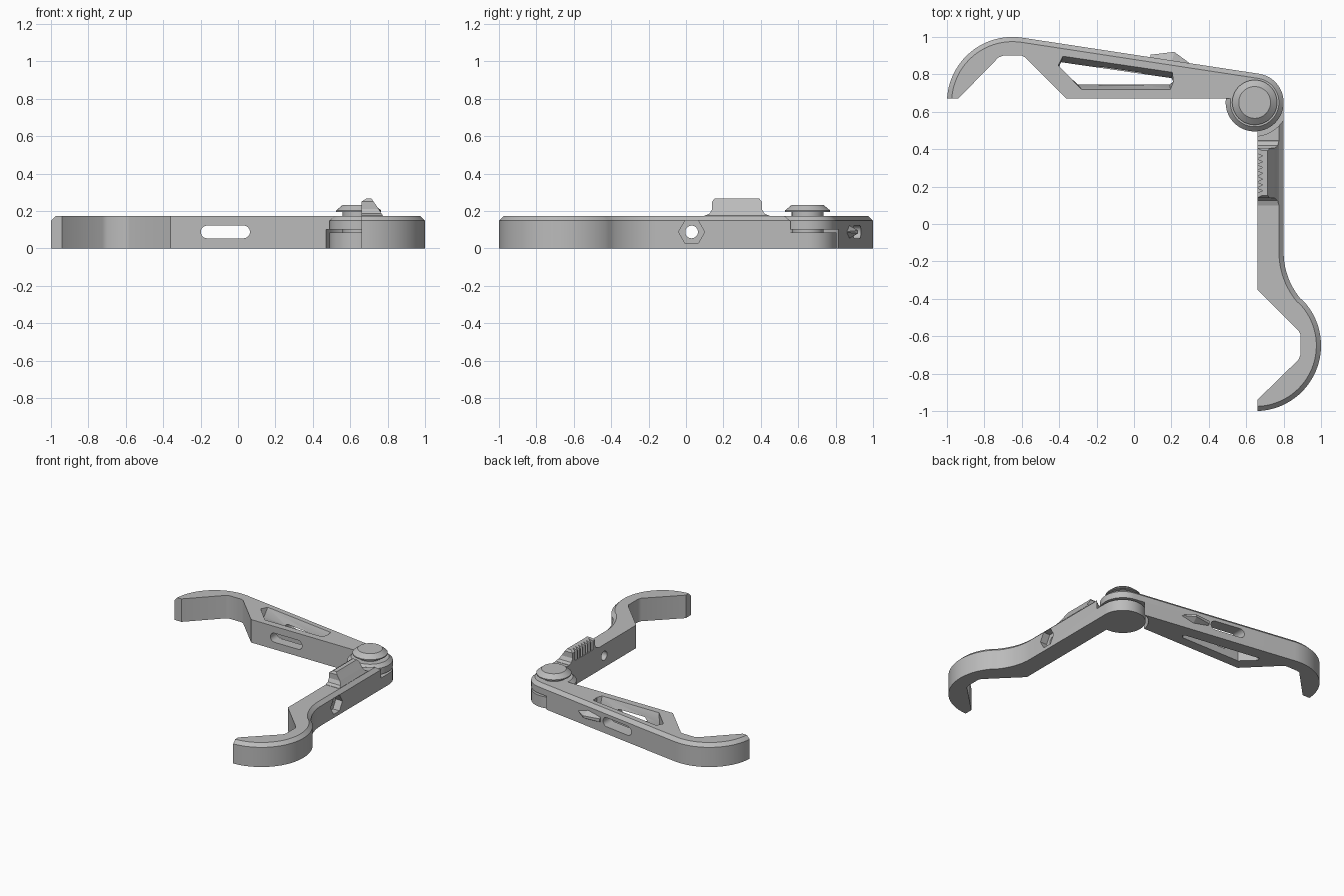
import bpy, bmesh
from math import sin, cos, asin, radians, degrees, pi
from mathutils import Vector

if "Cube" in bpy.data.objects:
    bpy.data.objects.remove(bpy.data.objects["Cube"])

grey = bpy.data.materials.new("plain grey")
grey.use_nodes = True
grey.diffuse_color = (0.5, 0.5, 0.5, 1)
grey.node_tree.nodes["Principled BSDF"].inputs["Base Color"].default_value = (0.5, 0.5, 0.5, 1)

PIVOT = (0.645, 0.65)
KNUCKLE = 0.155
HOOK = 0.35
TOP = 0.173
CHAMFER = 0.025


def arc(centre, r, a0, a1, n):
    return [(centre[0] + r * cos(radians(a0 + (a1 - a0) * i / n)),
             centre[1] + r * sin(radians(a0 + (a1 - a0) * i / n))) for i in range(n + 1)]


def finish(bm, name):
    bmesh.ops.recalc_face_normals(bm, faces=bm.faces)
    me = bpy.data.meshes.new(name)
    bm.to_mesh(me)
    bm.free()
    me.materials.append(grey)
    ob = bpy.data.objects.new(name, me)
    bpy.context.collection.objects.link(ob)
    return ob


def loft(name, rings, axis="z"):
    """Stack matching outlines (points, level) along an axis and cap both ends."""
    bm = bmesh.new()
    place = {"x": lambda u, v, w: (w, u, v),
             "y": lambda u, v, w: (u, w, v),
             "z": lambda u, v, w: (u, v, w)}[axis]
    loops = [[bm.verts.new(place(u, v, w)) for u, v in pts] for pts, w in rings]
    n = len(loops[0])
    for low, high in zip(loops, loops[1:]):
        for i in range(n):
            j = (i + 1) % n
            bm.faces.new((low[i], low[j], high[j], high[i]))
    bm.faces.new(loops[0])
    bm.faces.new(loops[-1])
    return finish(bm, name)


def prism(name, pts, w0, w1, axis="z"):
    return loft(name, [(pts, w0), (pts, w1)], axis)


def activate(ob):
    bpy.ops.object.select_all(action="DESELECT")
    ob.select_set(True)
    bpy.context.view_layer.objects.active = ob


def cut(ob, cutters):
    activate(ob)
    for c in cutters:
        mod = ob.modifiers.new("cut", "BOOLEAN")
        mod.operation = "DIFFERENCE"
        mod.solver = "EXACT"
        mod.object = c
        bpy.ops.object.modifier_apply(modifier=mod.name)
        bpy.data.objects.remove(c)


def smooth(ob):
    activate(ob)
    bpy.ops.object.shade_smooth_by_angle(angle=radians(28))


def box(x0, x1, y0, y1):
    return [(x0, y0), (x1, y0), (x1, y1), (x0, y1)]


# Long arm: hook, straight back edge and upper knuckle
def long_outline(c):
    centre, r = (-0.65, 0.65), HOOK - c
    slope = 90 - degrees(asin((HOOK - KNUCKLE) / (PIVOT[0] - centre[0])))
    start = 180 - degrees(asin(0.02 / r))
    end = -180 - degrees(asin(0.02 / (KNUCKLE - c)))
    return (arc(centre, r, start, slope, 28)
            + arc(PIVOT, KNUCKLE - c, slope, end, 48)
            + [(-0.36, 0.67), (-0.58, 0.89), (-0.60, 0.90),
               (-0.70, 0.90), (-0.725, 0.89), (-0.94, 0.67)])


# Short arm: lower knuckle, straight shank and S-curved hook
def short_outline(c):
    return (arc(PIVOT, KNUCKLE - c, 0, 270 + degrees(asin(0.015 / (KNUCKLE - c))), 48)
            + [(0.66, -0.35), (0.88, -0.57), (0.89, -0.59),
               (0.89, -0.70), (0.88, -0.725), (0.66, -0.94)]
            + arc((0.65, -0.65), HOOK - c, -88.3, 42.5, 30)
            + arc((1.19, -0.15), 0.39 + c, 222.5, 180, 14)[1:])


def arm(name, outline):
    return loft(name, [(outline(0), 0), (outline(0), TOP - CHAMFER), (outline(CHAMFER), TOP)])


long_arm = arm("long_arm", long_outline)
window = [(-0.40, 0.84), (-0.39, 0.865), (0.20, 0.78), (0.21, 0.762), (0.19, 0.745), (-0.30, 0.745)]
window_top = [(-0.405, 0.848), (-0.38, 0.897), (0.205, 0.811), (0.21, 0.76), (0.195, 0.72), (-0.28, 0.72)]
slot = arc((0.03, 0.0875), 0.034, -90, 90, 12) + arc((-0.165, 0.0875), 0.034, 90, 270, 12)
cut(long_arm, [
    prism("knuckle_cutter", arc(PIVOT, 0.175, 0, 352.5, 47), -0.1, 0.1),
    loft("window_cutter", [(window, -0.1), (window, 0.11), (window_top, TOP), (window_top, 0.3)]),
    prism("slot_cutter", slot, 0.5, 1.1, "y"),
])
smooth(long_arm)

short_arm = arm("short_arm", short_outline)
cut(short_arm, [
    prism("clearance_cutter", arc(PIVOT, 0.18, 0, 352.5, 47), 0.085, 0.4),
    prism("nut_cutter", arc((0.03, 0.0875), 0.07, 0, 300, 5), 0.745, 0.9, "x"),
    prism("bolt_cutter", arc((0.03, 0.0875), 0.034, 0, 345, 23), 0.5, 0.9, "x"),
])
smooth(short_arm)

# Thumb rest with flared foot and toothed inner side
levels = [(0.16, 0.66, 0.775, 0.095, 0.45), (0.175, 0.66, 0.775, 0.10, 0.445),
          (0.185, 0.66, 0.768, 0.125, 0.42), (0.21, 0.66, 0.752, 0.14, 0.405),
          (0.25, 0.66, 0.725, 0.14, 0.405), (0.265, 0.685, 0.715, 0.152, 0.392)]
thumb_rest = loft("thumb_rest", [(box(*lv[1:]), lv[0]) for lv in levels])
pitch = 0.031
cut(thumb_rest, [prism("tooth_cutter",
                       [(0.65, y - 0.016), (0.688, y), (0.65, y + 0.016)], 0.182, 0.3)
                 for y in [0.178 + pitch * i for i in range(7)]])

# Faceted wedge catch on the back of the long arm
bm = bmesh.new()
for x, y, half in [(0.30, 0.858, 0.002), (0.20, 0.86, 0.042), (0.088, 0.88, 0.025),
                   (0.088, 0.905, 0.012), (0.215, 0.92, 0.008)]:
    for s in (-1, 1):
        bm.verts.new((x, y, 0.0875 + s * half))
bmesh.ops.convex_hull(bm, input=bm.verts)
finish(bm, "back_catch")

# Pivot pin: washer neck and bevelled cap, turned from a profile
profile = [(0.085, 0.07), (0.085, 0.195), (0.12, 0.195), (0.12, 0.203), (0.085, 0.232)]
pin = loft("pivot_pin", [(arc(PIVOT, r, 0, 352.5, 47), z) for r, z in profile])
smooth(pin)
